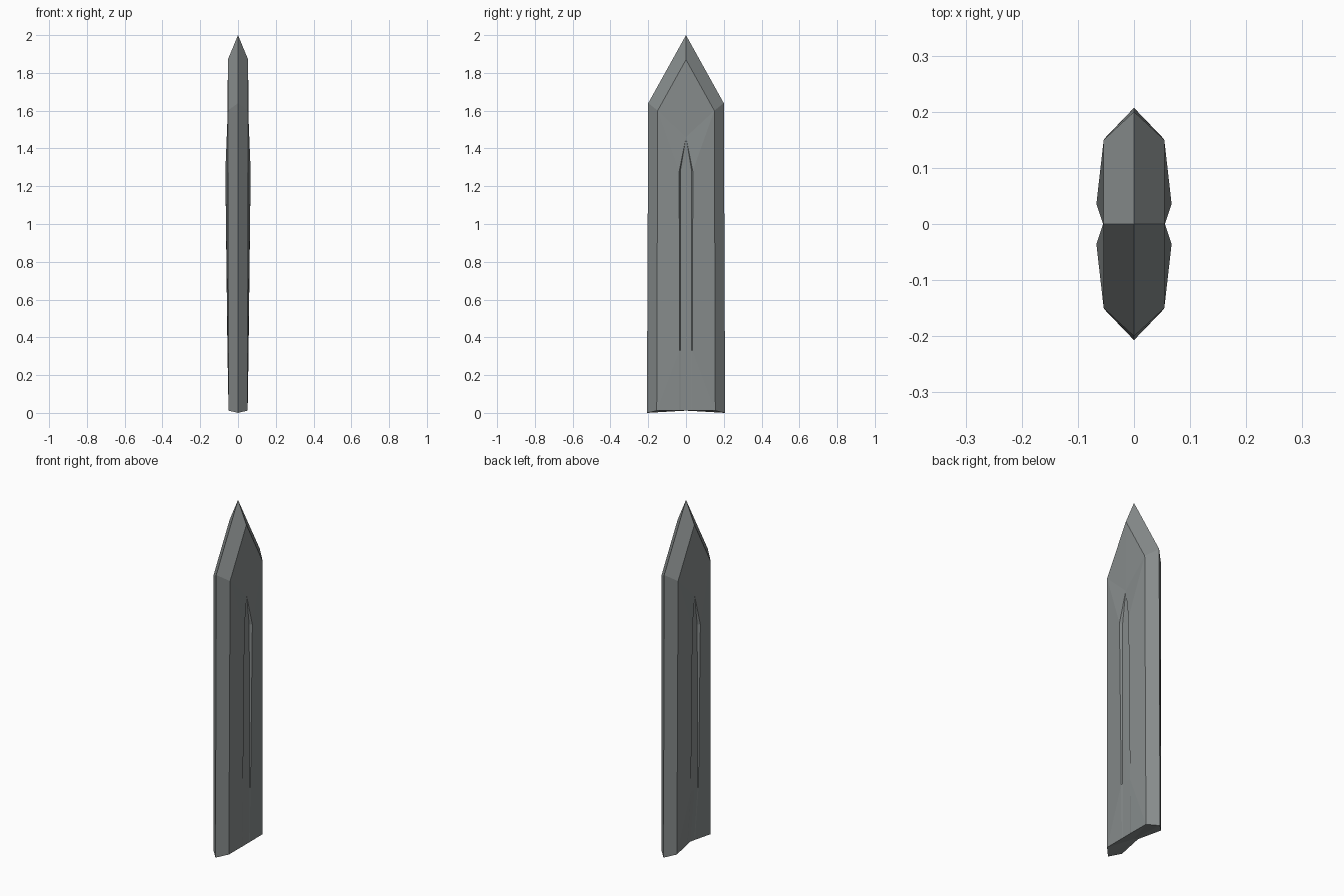
import bpy
import bmesh
from mathutils import Matrix

cube = bpy.data.objects.get("Cube")
if cube:
    bpy.data.objects.remove(cube, do_unlink=True)

# Steel material
steel = bpy.data.materials.new("grey_steel")
steel.use_nodes = True
colour = (0.24, 0.26, 0.26, 1)
steel.diffuse_color = colour
steel.node_tree.nodes["Principled BSDF"].inputs["Base Color"].default_value = colour

# One quarter of the blade, mirrored across both middle planes
points = {
    # base section
    "base_edge": (0, .207, 0), "base_corner": (.05, .155, .012),
    "base_ridge": (.051, .035, .012), "base_floor": (.051, .03, .012),
    "base_mid": (.051, 0, .012), "base_axis": (0, 0, .012),
    # lower end of the groove
    "low_ridge": (.056, .035, .33), "low_floor": (.053, .03, .33), "low_mid": (.053, 0, .33),
    # upper end of the groove
    "high_ridge": (.067, .036, 1.28), "high_floor": (.051, .03, 1.28),
    "high_mid": (.051, 0, 1.34), "groove_tip": (.055, 0, 1.46),
    # shoulders and point
    "edge_top": (0, .2, 1.64), "corner_top": (.054, .15, 1.6),
    "flat_top": (.054, 0, 1.87), "point": (0, 0, 2),
}
faces = [
    "base_edge edge_top corner_top base_corner",      # side bevel
    "edge_top point flat_top corner_top",             # point bevel
    "base_corner low_ridge base_ridge",               # broad face
    "base_corner corner_top high_ridge low_ridge",
    "corner_top groove_tip high_ridge",
    "corner_top flat_top groove_tip",
    "base_ridge low_ridge low_floor base_floor",      # groove wall
    "low_ridge high_ridge high_floor low_floor",
    "high_ridge groove_tip high_floor",
    "base_floor low_floor low_mid base_mid",          # groove floor
    "low_floor high_floor high_mid low_mid",
    "high_floor groove_tip high_mid",
    "base_axis base_edge base_corner",                # underside
    "base_axis base_corner base_ridge",
    "base_axis base_ridge base_floor",
    "base_axis base_floor base_mid",
]
bm = bmesh.new()
verts = {name: bm.verts.new(co) for name, co in points.items()}
for face in faces:
    bm.faces.new([verts[name] for name in face.split()])
for axis in "XY":
    bmesh.ops.mirror(bm, geom=bm.verts[:] + bm.edges[:] + bm.faces[:],
                     matrix=Matrix(), axis=axis, merge_dist=0.0005)

# Shallow notch in the right side of the base
for v in bm.verts:
    if v.co.x < -0.04 and abs(v.co.y) < 0.04 and v.co.z < 0.1:
        v.co.x += 0.025 - 0.2 * abs(v.co.y)
        v.co.z += 0.008

bmesh.ops.recalc_face_normals(bm, faces=bm.faces[:])
mesh = bpy.data.meshes.new("blade")
bm.to_mesh(mesh)
bm.free()
mesh.materials.append(steel)
blade = bpy.data.objects.new("blade", mesh)
bpy.context.collection.objects.link(blade)
